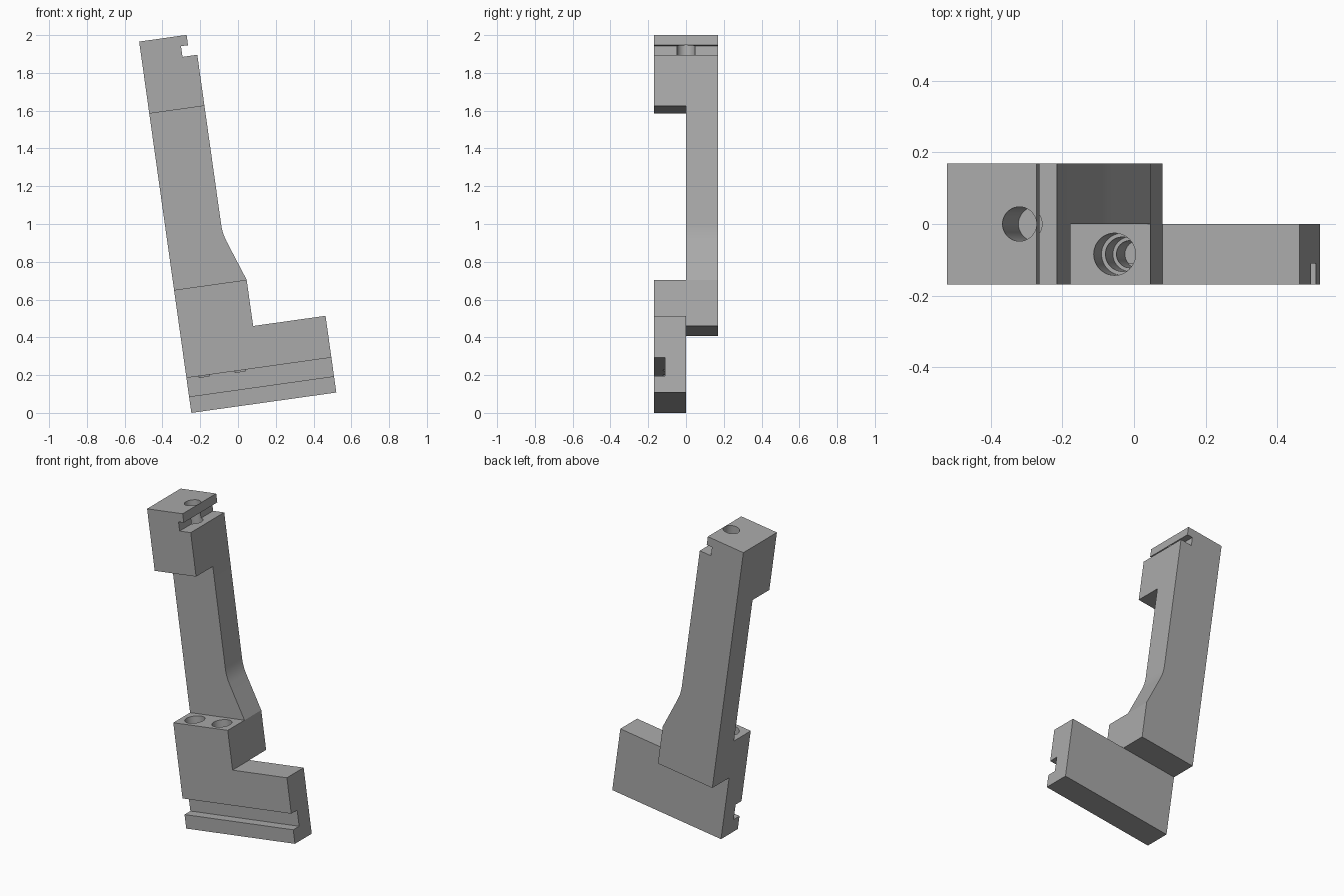
import bpy
import bmesh
from math import radians
from mathutils import Matrix, Vector

cube = bpy.data.objects.get("Cube")
if cube:
    bpy.data.objects.remove(cube)

HALF = 0.169   # half of the total depth
TILT = Matrix.Translation((-0.247, 0, 0)) @ Matrix.Rotation(radians(-8), 4, 'Y')

grey = bpy.data.materials.new("steel grey")
grey.use_nodes = True
colour = (0.40, 0.40, 0.40, 1)
grey.diffuse_color = colour
grey.node_tree.nodes["Principled BSDF"].inputs["Base Color"].default_value = colour


def finish(bm, name):
    bmesh.ops.recalc_face_normals(bm, faces=bm.faces)
    bm.transform(TILT)
    mesh = bpy.data.meshes.new(name)
    bm.to_mesh(mesh)
    bm.free()
    mesh.materials.append(grey)
    obj = bpy.data.objects.new(name, mesh)
    bpy.context.collection.objects.link(obj)
    return obj


def prism(name, profile, y0, y1):
    """Extrude an upright profile from y0 to y1, then lean it."""
    bm = bmesh.new()
    face = bm.faces.new([bm.verts.new((u, y0, v)) for u, v in profile])
    ext = bmesh.ops.extrude_face_region(bm, geom=[face])
    verts = [g for g in ext["geom"] if isinstance(g, bmesh.types.BMVert)]
    bmesh.ops.translate(bm, verts=verts, vec=(0, y1 - y0, 0))
    return finish(bm, name)


def box(name, u0, u1, y0, y1, v0, v1):
    return prism(name, [(u0, v0), (u1, v0), (u1, v1), (u0, v1)], y0, y1)


def drill(u, y, radius, v0, v1):
    bm = bmesh.new()
    bmesh.ops.create_cone(bm, cap_ends=True, segments=48, radius1=radius,
                          radius2=radius, depth=v1 - v0,
                          matrix=Matrix.Translation((u, y, (v0 + v1) / 2)))
    return finish(bm, "drill")


def combine(obj, others, operation):
    """Apply a boolean with each helper and remove the helper."""
    for other in others:
        other.hide_render = True
        mod = obj.modifiers.new("boolean", 'BOOLEAN')
        mod.operation = operation
        mod.solver = 'EXACT'
        mod.object = other
        graph = bpy.context.evaluated_depsgraph_get()
        mesh = bpy.data.meshes.new_from_object(obj.evaluated_get(graph))
        obj.modifiers.clear()
        obj.data = mesh
        bpy.data.objects.remove(other)


def rounded(before, corner, after, reach, steps=6):
    """Points of a soft bend replacing a profile corner."""
    c = Vector(corner)
    a = c + (Vector(before) - c).normalized() * reach
    b = c + (Vector(after) - c).normalized() * reach
    return [tuple(a * (1 - t) ** 2 + c * 2 * t * (1 - t) + b * t * t)
            for t in (i / steps for i in range(steps + 1))]


# Rear arm, with a flared lower end
heel, top = (0.388, 0.657), (0.295, 1.985)
bend = rounded(heel, (0.295, 0.918), top, 0.05)
arm = prism("arm", [(0, 0.41), (0.388, 0.41), heel] + bend + [top, (0, 1.985)],
            0, HALF)

# Head block overhanging to the front
combine(arm, [box("head", 0, 0.295, -HALF, 0, 1.6, 1.985)], 'UNION')

# Cross groove, shortened lip and blind hole in the head
combine(arm, [box("groove", 0.216, 0.4, -0.3, 0.3, 1.873, 1.93),
              box("lip", 0.2535, 0.4, -0.3, 0.3, 1.9, 2.1),
              drill(0.205, 0, 0.048, 1.665, 2.1)], 'DIFFERENCE')

# Stepped foot plate in front of the arm
foot = prism("foot", [(0, 0), (0.775, 0), (0.775, 0.41), (0.388, 0.41),
                      heel, (0, 0.657)], -HALF, 0)

# Slot along the foot, and two stepped screw holes
cutters = [box("slot", -0.1, 0.9, -0.3, -0.11, 0.087, 0.187)]
for u in (0.094, 0.287):
    for radius, bottom in ((0.059, 0.5), (0.048, 0.35), (0.038, 0.18)):
        cutters.append(drill(u, -HALF / 2, radius, bottom, 0.8))
combine(foot, cutters, 'DIFFERENCE')

# Smooth the round surfaces, keep edges sharp
for obj in (arm, foot):
    bpy.ops.object.select_all(action='DESELECT')
    obj.select_set(True)
    bpy.context.view_layer.objects.active = obj
    bpy.ops.object.shade_smooth_by_angle(angle=radians(15))
